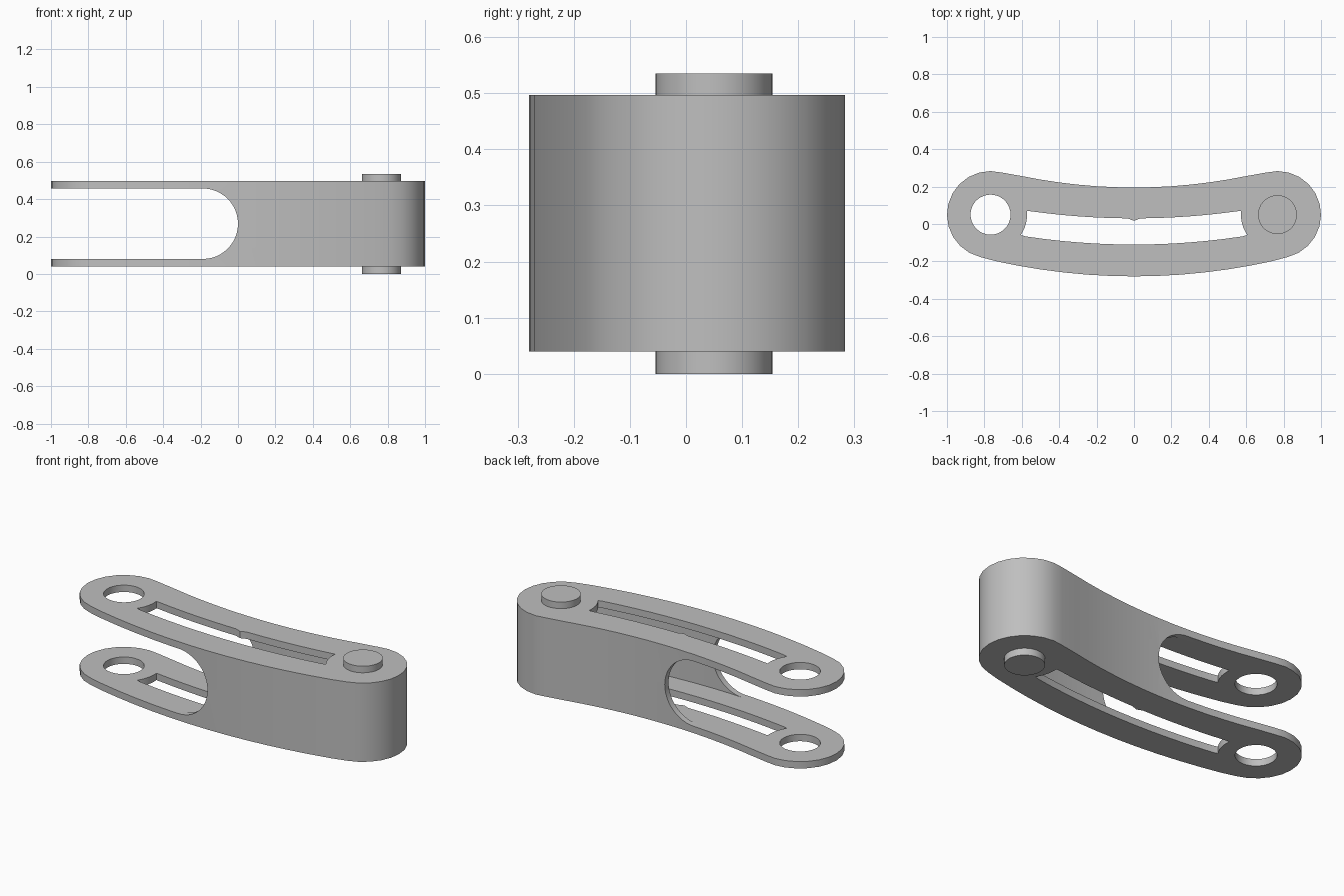
import bpy, bmesh, math
from math import radians, cos, sin
from mathutils import Vector

cube = bpy.data.objects.get("Cube")
if cube:
    bpy.data.objects.remove(cube)

grey = bpy.data.materials.new("plain grey")
grey.use_nodes = True
COLOUR = (0.52, 0.52, 0.52, 1)
grey.diffuse_color = COLOUR
grey.node_tree.nodes["Principled BSDF"].inputs["Base Color"].default_value = COLOUR

END_X, END_Y, END_R = 0.767, 0.05, 0.233   # rounded ends
LOW, HIGH, PLATE = 0.04, 0.497, 0.04       # body height and plate thickness
WALL = 0.035


def arc(cx, cy, r, a0, a1, n):
    angles = [radians(a0 + (a1 - a0) * i / n) for i in range(n + 1)]
    return [(cx + r * cos(a), cy + r * sin(a)) for a in angles]


def bow(y, bend, x0, x1, n=6):
    xs = [x0 + (x1 - x0) * i / n for i in range(n + 1)]
    return [(x, y + bend * x * x) for x in xs]


def mirrored(half):
    """Close a right half, running bottom centre to top centre."""
    return half + [(-x, y) for x, y in reversed(half[1:-1])]


def extrude(name, loop, lo, hi, upright=False):
    """Prism along z, or along y when upright."""
    place = (lambda a, b, h: (a, h, b)) if upright else (lambda a, b, h: (a, b, h))
    bm = bmesh.new()
    face = bm.faces.new([bm.verts.new(place(a, b, lo)) for a, b in loop])
    moved = bmesh.ops.extrude_face_region(bm, geom=[face])["geom"]
    shift = Vector(place(0, 0, hi - lo))
    bmesh.ops.translate(bm, vec=shift, verts=[v for v in moved if isinstance(v, bmesh.types.BMVert)])
    bmesh.ops.recalc_face_normals(bm, faces=bm.faces)
    mesh = bpy.data.meshes.new(name)
    bm.to_mesh(mesh)
    bm.free()
    mesh.materials.append(grey)
    obj = bpy.data.objects.new(name, mesh)
    bpy.context.collection.objects.link(obj)
    return obj


def outline(inset):
    half = bow(-0.28 + inset, 0.149, 0, 0.74)
    half += arc(END_X, END_Y, END_R - inset, -76, 105, 12)
    half += bow(0.195 - inset, 0.17, 0.6, 0)
    return mirrored(half)


def smooth(obj):
    bpy.ops.object.select_all(action="DESELECT")
    obj.select_set(True)
    bpy.context.view_layer.objects.active = obj
    bpy.ops.object.shade_smooth_by_angle(angle=radians(30))


# Bowed body and the shapes removed from it
body = extrude("link_body", outline(0), LOW, HIGH)
hollow = extrude("hollow_cutter", outline(WALL), LOW + PLATE, HIGH - PLATE)

# Curved slot with ends scooped around the pivots and a small tooth
slot_half = bow(-0.11, 0.13, 0, 0.58) + arc(END_X, END_Y, 0.195, 214, 174, 6)
slot_half += bow(0.03, 0.125, 0.55, 0.035) + [(0, 0.017)]
slot = extrude("slot_cutter", mirrored(slot_half), -0.1, 0.7)
hole = extrude("hole_cutter", arc(-END_X, END_Y, 0.107, 0, 350, 35), -0.1, 0.7)

# Fork opening with a rounded inner end
mid, rad = (LOW + HIGH) / 2, (HIGH - LOW) / 2 - PLATE
fork_loop = [(-1.2, mid - rad)] + arc(-rad, mid, rad, -90, 90, 24) + [(-1.2, mid + rad)]
fork = extrude("fork_cutter", fork_loop, -0.6, 0.6, upright=True)

for cutter in (hollow, fork, slot, hole):
    mod = body.modifiers.new(cutter.name, "BOOLEAN")
    mod.operation = "DIFFERENCE"
    mod.solver = "EXACT"
    mod.object = cutter
    bpy.context.view_layer.objects.active = body
    bpy.ops.object.modifier_apply(modifier=mod.name)
    bpy.data.objects.remove(cutter)
smooth(body)

# Pivot pins above and below the closed end
for name, lo, hi in (("lower_pin", 0, LOW + 0.01), ("upper_pin", HIGH - 0.01, 0.535)):
    smooth(extrude(name, arc(END_X, END_Y, 0.104, 0, 350, 35), lo, hi))
